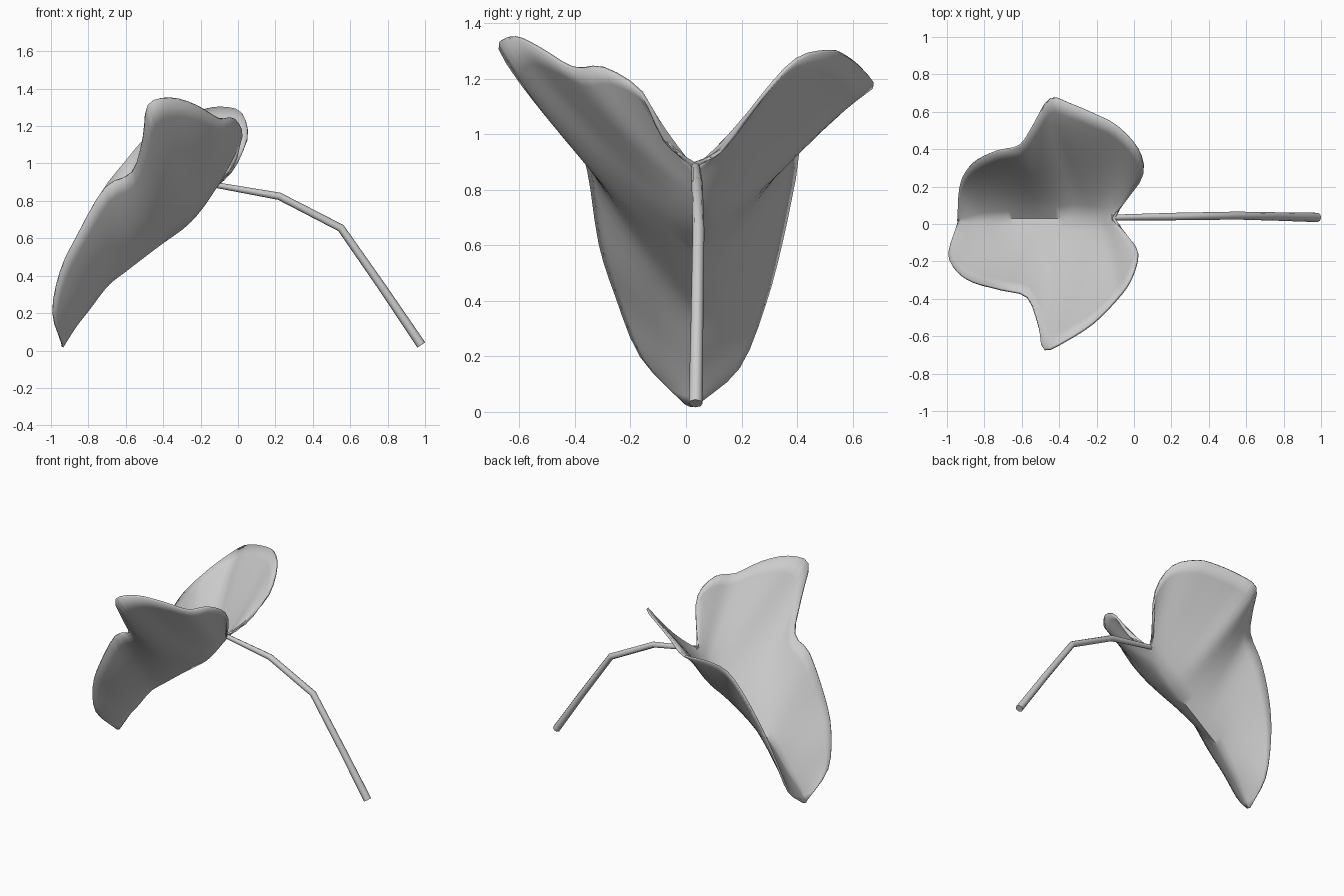
import bpy
import bmesh
from mathutils import Vector

default_cube = bpy.data.objects.get("Cube")
if default_cube:
    bpy.data.objects.remove(default_cube, do_unlink=True)


def make_material(name, color):
    material = bpy.data.materials.new(name)
    material.use_nodes = True
    material.diffuse_color = color
    shader = material.node_tree.nodes["Principled BSDF"]
    shader.inputs["Base Color"].default_value = color
    shader.inputs["Roughness"].default_value = 0.8
    return material


def sample(points, t):
    """Point at fraction t of a smooth path through the given points."""
    last = len(points) - 1
    position = min(max(t, 0), 1) * last
    i = min(int(position), last - 1)
    u = position - i
    b, c = Vector(points[i]), Vector(points[i + 1])
    a = Vector(points[i - 1]) if i > 0 else b * 2 - c
    d = Vector(points[i + 2]) if i + 2 <= last else c * 2 - b
    return (b * 2 + (c - a) * u + (a * 2 - b * 5 + c * 4 - d) * u ** 2
            + (b * 3 - a - c * 3 + d) * u ** 3) / 2


def bezier(a, b, c, d, u):
    v = 1 - u
    return a * v ** 3 + b * 3 * u * v * v + c * 3 * u * u * v + d * u ** 3


def finish(obj, angle):
    bpy.ops.object.select_all(action="DESELECT")
    obj.select_set(True)
    bpy.context.view_layer.objects.active = obj
    bpy.ops.object.shade_smooth_by_angle(angle=angle)


grey = make_material("pale grey", (0.6, 0.6, 0.6, 1))

# Leaf guides: folded midrib and the two margins, from stem joint to tip
midrib = [(-.11, .03, .89), (-.19, .03, .77), (-.28, .03, .67),
          (-.43, .03, .56), (-.6, .03, .43), (-.7, .03, .35),
          (-.8, .03, .22), (-.87, .02, .13), (-.94, .02, .02)]
front_margin = [(-.11, .03, .9), (-.03, -.08, .98), (.02, -.16, 1.15),
                (-.02, -.3, 1.24), (-.1, -.41, 1.24), (-.22, -.53, 1.31),
                (-.36, -.62, 1.35), (-.48, -.67, 1.31), (-.51, -.55, 1.13),
                (-.57, -.39, .95), (-.71, -.35, .87), (-.86, -.31, .61),
                (-.95, -.25, .42), (-.99, -.16, .2), (-.94, 0, .03)]
back_margin = [(-.11, .03, .9), (-.04, .14, .95), (.05, .27, 1.13),
               (.02, .4, 1.27), (-.09, .52, 1.3), (-.2, .58, 1.28),
               (-.34, .64, 1.23), (-.45, .67, 1.17), (-.53, .54, 1.1),
               (-.61, .42, 1), (-.73, .39, .84), (-.84, .34, .6),
               (-.9, .28, .38), (-.93, .19, .16), (-.94, .04, .03)]

ROWS, COLUMNS = 42, 8
along = Vector((-.69, 0, -.72))
inward = Vector((-.72, 0, .69))


def wing_row(margin, t, flare):
    """Curved strip from the midrib out to the margin."""
    root, edge = sample(midrib, t ** 1.8), sample(margin, t)
    delta = edge - root
    side = Vector((0, delta.y, 0))
    run, rise = along * delta.dot(along), inward * delta.dot(inward)
    lobe = max(0, 1 - abs(t - .46) / .32)
    near = root + (side + run) / 3 + rise * .14
    far = root + side * .7 + run * .67 + rise * (.52 + flare * lobe)
    return [bezier(root, near, far, edge, k / COLUMNS)
            for k in range(COLUMNS + 1)]


# Leaf blade: two wings lofted as one sheet
bm = bmesh.new()
grid = []
for r in range(ROWS + 1):
    t = r / ROWS
    front = wing_row(front_margin, t, .05)
    back = wing_row(back_margin, t, .35)
    grid.append([bm.verts.new(p) for p in front[:0:-1] + back])
for lower, upper in zip(grid, grid[1:]):
    for k in range(len(lower) - 1):
        bm.faces.new((lower[k], lower[k + 1], upper[k + 1], upper[k]))
bmesh.ops.remove_doubles(bm, verts=bm.verts, dist=.001)
bmesh.ops.recalc_face_normals(bm, faces=bm.faces)
mesh = bpy.data.meshes.new("leaf_blade")
bm.to_mesh(mesh)
bm.free()
blade = bpy.data.objects.new("leaf_blade", mesh)
bpy.context.collection.objects.link(blade)
mesh.materials.append(grey)
finish(blade, 1.0)
thickness = blade.modifiers.new("thickness", "SOLIDIFY")
thickness.thickness = .014
thickness.offset = 0

# Stem: bent tapering tube
curve = bpy.data.curves.new("stem", "CURVE")
curve.dimensions = "3D"
curve.bevel_depth = .025
curve.bevel_resolution = 2
curve.use_fill_caps = True
path = [(-.12, .035, .885, .6), (.22, .04, .825, .8), (.55, .045, .655, .85),
        (.77, .04, .34, .9), (.98, .035, .03, 1)]
spline = curve.splines.new("POLY")
spline.points.add(len(path) - 1)
for point, (x, y, z, radius) in zip(spline.points, path):
    point.co = (x, y, z, 1)
    point.radius = radius
stem = bpy.data.objects.new("stem", curve)
bpy.context.collection.objects.link(stem)
curve.materials.append(grey)
bpy.ops.object.select_all(action="DESELECT")
stem.select_set(True)
bpy.context.view_layer.objects.active = stem
bpy.ops.object.convert(target="MESH")
finish(bpy.context.object, 1.0)
